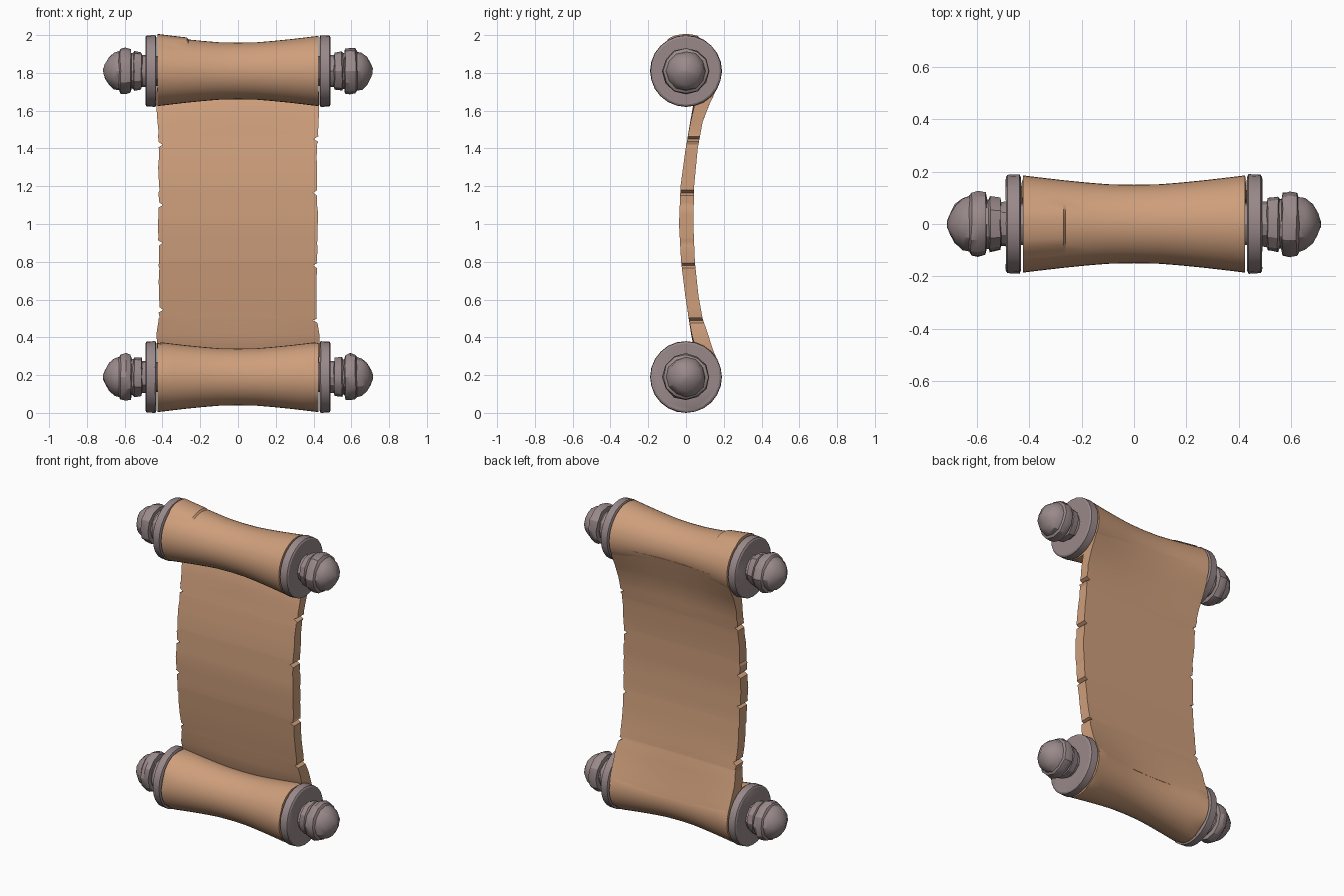
import bpy, bmesh, math, random

if "Cube" in bpy.data.objects:
    bpy.data.objects.remove(bpy.data.objects["Cube"])
random.seed(4)


def material(name, rgb):
    m = bpy.data.materials.new(name)
    m.diffuse_color = (*rgb, 1)
    m.use_nodes = True
    m.node_tree.nodes["Principled BSDF"].inputs["Base Color"].default_value = m.diffuse_color
    return m


PAPER = material("tan parchment", (0.62, 0.345, 0.2))
WOOD = material("grey mauve wood", (0.32, 0.25, 0.255))


def finish(bm, name, mat, angle=30):
    bmesh.ops.recalc_face_normals(bm, faces=bm.faces)
    me = bpy.data.meshes.new(name)
    bm.to_mesh(me)
    bm.free()
    me.materials.append(mat)
    ob = bpy.data.objects.new(name, me)
    bpy.context.collection.objects.link(ob)
    bpy.ops.object.select_all(action='DESELECT')
    ob.select_set(True)
    bpy.context.view_layer.objects.active = ob
    bpy.ops.object.shade_smooth_by_angle(angle=math.radians(angle))
    return ob


def interp(x, pts):
    for (a, va), (b, vb) in zip(pts, pts[1:]):
        if x <= b:
            t = max(0, (x - a) / (b - a))
            return [p + (q - p) * t for p, q in zip(va, vb)]
    return pts[-1][1]


def lathe(name, profile, zc, mat, n, rfun=None, jit=0.0):
    """Spin (x, radius) pairs about the x axis at height zc."""
    bm = bmesh.new()
    rings = []
    for x, r in profile:
        ring = []
        for i in range(n):
            a = 2 * math.pi * i / n
            rr = rfun(x, a, r) if rfun else r
            rr *= 1 + random.uniform(-jit, jit)
            ring.append(bm.verts.new((x + random.uniform(-jit, jit) * 0.1,
                                      rr * math.cos(a), zc + rr * math.sin(a))))
        rings.append(ring)
    for A, B in zip(rings, rings[1:]):
        for i in range(n):
            j = (i + 1) % n
            bm.faces.new((A[i], A[j], B[j], B[i]))
    bm.faces.new(rings[0])
    bm.faces.new(rings[-1])
    return finish(bm, name, mat)


def waist(x):
    """Roll radius: pinched in the middle, flared at the ends."""
    t = max(0, (abs(x) - 0.06) / 0.365)
    return 0.15 + 0.036 * t ** 1.3


DISC = [(0.432, 0.178), (0.438, 0.19), (0.484, 0.188), (0.49, 0.178)]
KNOB = [(0.48, 0.085), (0.508, 0.085), (0.511, 0.1), (0.55, 0.106), (0.556, 0.094),
        (0.564, 0.094), (0.568, 0.118), (0.595, 0.124), (0.622, 0.119), (0.63, 0.104),
        (0.655, 0.098), (0.683, 0.075), (0.703, 0.04), (0.713, 0.012)]
XS = [-0.425, -0.4, -0.34, -0.27, -0.262, -0.18, -0.1, 0, 0.1, 0.18, 0.27, 0.34, 0.4, 0.425]

for label, zc in (("top", 1.81), ("bottom", 0.19)):
    up = label == "top"

    # parchment roll with a slightly raised torn layer at one end
    def radius(x, a, r, up=up):
        d = math.degrees(a)
        if up and x < -0.265 and 70 < d < 125:
            r += 0.01
        if not up and abs(x) > 0.41:
            r -= 0.006 * (math.sin(a * 5) > 0.6)
        return r
    lathe(label + "_roll", [(x, waist(x)) for x in XS], zc, PAPER, 40, radius)
    # rod, end discs and knobs
    lathe(label + "_rod", [(-0.5, 0.08), (0.5, 0.08)], zc, WOOD, 12)
    for s, side in ((-1, "left"), (1, "right")):
        lathe(f"{label}_{side}_disc", [(s * x, r) for x, r in DISC], zc, WOOD, 24, jit=0.004)
        lathe(f"{label}_{side}_knob", [(s * x, r) for x, r in KNOB], zc, WOOD, 12, jit=0.03)

# hanging sheet: height -> front y, back y, half width
PATH = [(0.22, (0.12, 0.182, 0.424)), (0.28, (0.085, 0.165, 0.426)), (0.34, (0.05, 0.14, 0.43)),
        (0.42, (0.03, 0.115, 0.428)), (0.5, (0.015, 0.088, 0.418)), (0.62, (-0.004, 0.066, 0.418)),
        (0.8, (-0.026, 0.047, 0.42)), (1.0, (-0.037, 0.039, 0.421)), (1.2, (-0.029, 0.043, 0.418)),
        (1.4, (-0.002, 0.062, 0.42)), (1.54, (0.024, 0.088, 0.424)), (1.63, (0.045, 0.122, 0.432)),
        (1.7, (0.08, 0.155, 0.428)), (1.78, (0.12, 0.183, 0.424))]
NOTCH = {-1: [0.545, 0.9, 1.1, 1.42], 1: [0.49, 0.78, 1.165, 1.45]}
heights = {p[0] for p in PATH} | {0.7, 0.85, 0.93, 1.05, 1.3, 1.35, 1.48}
for z in NOTCH[-1] + NOTCH[1]:
    heights |= {z - 0.014, z, z + 0.014}
COLS = [-1, -0.94, -0.7, -0.4, 0, 0.4, 0.7, 0.94, 1]

bm = bmesh.new()
loops = []
for z in sorted(heights):
    yf, yb, hw = interp(z, PATH)
    half = {}
    for s in (-1, 1):
        cut = 0.022 if z in NOTCH[s] else random.uniform(-0.004, 0.004)
        half[s] = hw - cut
    near = max(0, min(1, (abs(z - 1) - 0.4) / 0.3))   # follow the roll waist near its ends
    front, back = [], []
    for c in COLS:
        x = c * half[1 if c > 0 else -1]
        k = 1 + near * (waist(x) / 0.186 - 1)
        front.append(bm.verts.new((x, yf * k, z)))
        back.append(bm.verts.new((x, yb * k, z)))
    loops.append(front + back[::-1])
for A, B in zip(loops, loops[1:]):
    for i in range(len(A)):
        j = (i + 1) % len(A)
        bm.faces.new((A[i], A[j], B[j], B[i]))
bm.faces.new(loops[0])
bm.faces.new(loops[-1])
finish(bm, "parchment_sheet", PAPER)
